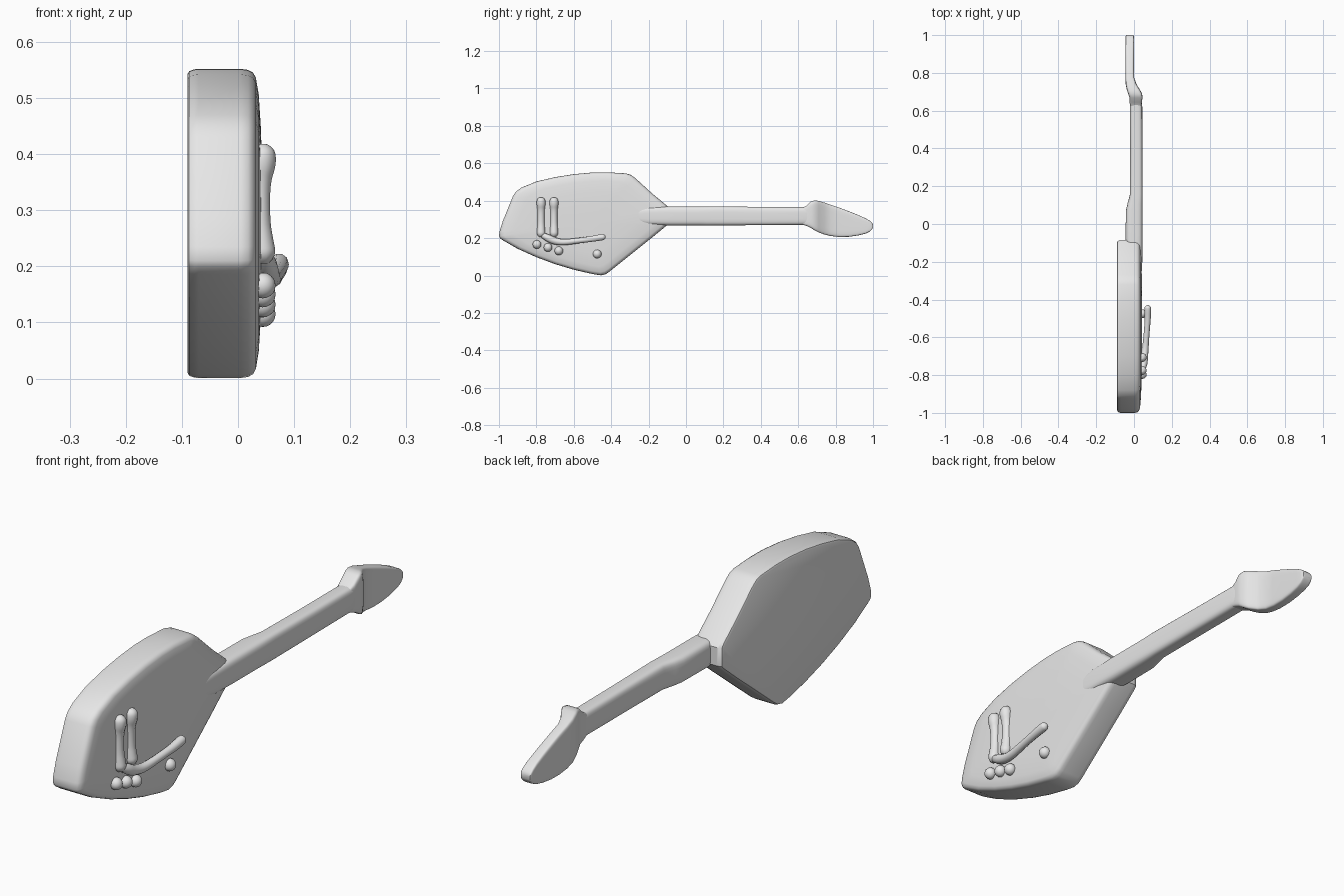
import bpy, bmesh, math
from mathutils import Vector

if "Cube" in bpy.data.objects:
    bpy.data.objects.remove(bpy.data.objects["Cube"])

grey = bpy.data.materials.new("plain grey")
grey.diffuse_color = (0.8, 0.8, 0.8, 1)
grey.use_nodes = True
grey.node_tree.nodes["Principled BSDF"].inputs["Base Color"].default_value = grey.diffuse_color


def finish(obj, angle=40):
    obj.data.materials.clear()
    obj.data.materials.append(grey)
    for p in obj.data.polygons:
        p.use_smooth = True
    obj.data.set_sharp_from_angle(angle=math.radians(angle))


def loft(name, rings, angle=40):
    """Skin a list of equal-length point rings and close both ends."""
    bm = bmesh.new()
    vr = [[bm.verts.new(p) for p in ring] for ring in rings]
    n = len(vr[0])
    for a, b in zip(vr, vr[1:]):
        for i in range(n):
            j = (i + 1) % n
            bm.faces.new((a[i], a[j], b[j], b[i]))
    bm.faces.new(vr[0])
    bm.faces.new(vr[-1])
    bmesh.ops.recalc_face_normals(bm, faces=bm.faces)
    me = bpy.data.meshes.new(name)
    bm.to_mesh(me)
    bm.free()
    obj = bpy.data.objects.new(name, me)
    bpy.context.collection.objects.link(obj)
    finish(obj, angle)
    return obj


def section(y, x0, x1, z0, z1, power=5, n=28):
    """Rounded rectangle across the neck axis."""
    cx, cz, rx, rz = (x0 + x1) / 2, (z0 + z1) / 2, (x1 - x0) / 2, (z1 - z0) / 2
    pts = []
    for i in range(n):
        t = 2 * math.pi * (i + 0.5) / n
        c, s = math.cos(t), math.sin(t)
        pts.append((cx + rx * math.copysign(abs(c) ** (2 / power), c), y,
                    cz + rz * math.copysign(abs(s) ** (2 / power), s)))
    return pts


def tube(name, pts, smooth_path=True):
    """Round rod through (x, y, z, radius) points."""
    cu = bpy.data.curves.new(name + "_path", 'CURVE')
    cu.dimensions = '3D'
    cu.bevel_depth = 1
    cu.bevel_resolution = 3
    cu.use_fill_caps = True
    sp = cu.splines.new('NURBS')
    sp.points.add(len(pts) - 1)
    for p, (x, y, z, r) in zip(sp.points, pts):
        p.co = (x, y, z, 1)
        p.radius = r
    sp.use_endpoint_u = True
    sp.order_u = 3
    sp.resolution_u = 5
    tmp = bpy.data.objects.new(name + "_path", cu)
    bpy.context.collection.objects.link(tmp)
    bpy.context.view_layer.update()
    me = bpy.data.meshes.new_from_object(
        tmp.evaluated_get(bpy.context.evaluated_depsgraph_get()))
    bpy.data.objects.remove(tmp)
    obj = bpy.data.objects.new(name, me)
    bpy.context.collection.objects.link(obj)
    finish(obj, 60)


# body: angular outline in the y-z plane, rounded rims and a slightly domed face
outline = [(-1, .21), (-.997, .235), (-.98, .29), (-.925, .425), (-.91, .448),
           (-.88, .47), (-.8, .503), (-.7, .526), (-.6, .542), (-.5, .551),
           (-.42, .552), (-.32, .546), (-.295, .538), (-.27, .52), (-.18, .438),
           (-.1, .372), (-.085, .355), (-.085, .285), (-.1, .27), (-.18, .204),
           (-.3, .108), (-.41, .02), (-.43, .007), (-.455, .001), (-.5, .008),
           (-.6, .031), (-.7, .061), (-.8, .098), (-.9, .143), (-.975, .186),
           (-.993, .198)]
centre = Vector((-.52, .28))
levels = [(-.09, .965), (-.087, .985), (-.078, .997), (-.07, 1), (.005, 1),
          (.018, .993), (.027, .975), (.032, .94), (.037, .83), (.041, .6),
          (.043, .3), (.043, .05)]
rings = []
for x, s in levels:
    ring = []
    for y, z in outline:
        p = centre + (Vector((y, z)) - centre) * s
        ring.append((x, p.x, p.y))
    rings.append(ring)
loft("body", rings)

# neck with a thicker heel where it joins the body
neck = [(-.3, -.02, .038, .285, .352), (-.2, -.03, .044, .27, .367),
        (-.08, -.045, .046, .267, .37), (.07, -.043, .046, .267, .37),
        (.11, -.034, .046, .267, .37), (.16, -.021, .046, .268, .37),
        (.4, -.021, .045, .269, .367), (.62, -.022, .044, .27, .366),
        (.65, -.022, .042, .27, .366)]
loft("neck", [section(*r, power=4) for r in neck])

# headstock stepping back behind the neck
head = [(.625, -.02, .04, .272, .364), (.645, -.024, .042, .265, .374),
        (.668, -.024, .045, .254, .396), (.69, -.031, .043, .24, .402),
        (.71, -.038, .032, .23, .399), (.74, -.044, .013, .219, .39),
        (.775, -.045, .001, .211, .378), (.82, -.045, 0, .206, .363),
        (.87, -.045, 0, .207, .344), (.92, -.045, 0, .214, .324),
        (.96, -.045, 0, .224, .306), (.983, -.045, 0, .235, .293),
        (.995, -.044, -.001, .247, .282), (1, -.042, -.003, .256, .273)]
loft("headstock", [section(*r, power=7) for r in head])

# two pickup bars with swollen ends
for i, y in enumerate((-.775, -.706)):
    tube("pickup_%d" % (i + 1), [
        (.043, y, .418, .008), (.043, y, .412, .022), (.043, y, .385, .026),
        (.038, y, .35, .019), (.038, y, .28, .019), (.041, y, .245, .022),
        (.045, y, .215, .024), (.045, y, .205, .008)])

# tremolo arm sweeping forward from the bridge
tube("tremolo_arm", [
    (.045, -.775, .22, .012), (.05, -.75, .207, .02), (.054, -.71, .186, .02),
    (.06, -.66, .176, .017), (.067, -.58, .186, .015), (.073, -.5, .196, .016),
    (.073, -.45, .205, .018), (.073, -.436, .207, .016), (.073, -.43, .208, .005)])

# control knobs
for i, (y, z) in enumerate([(-.797, .166), (-.738, .15), (-.68, .132), (-.475, .115)]):
    bpy.ops.mesh.primitive_uv_sphere_add(segments=16, ring_count=10, radius=.023,
                                         location=(.044, y, z))
    knob = bpy.context.object
    knob.name = "knob_%d" % (i + 1)
    finish(knob, 60)
